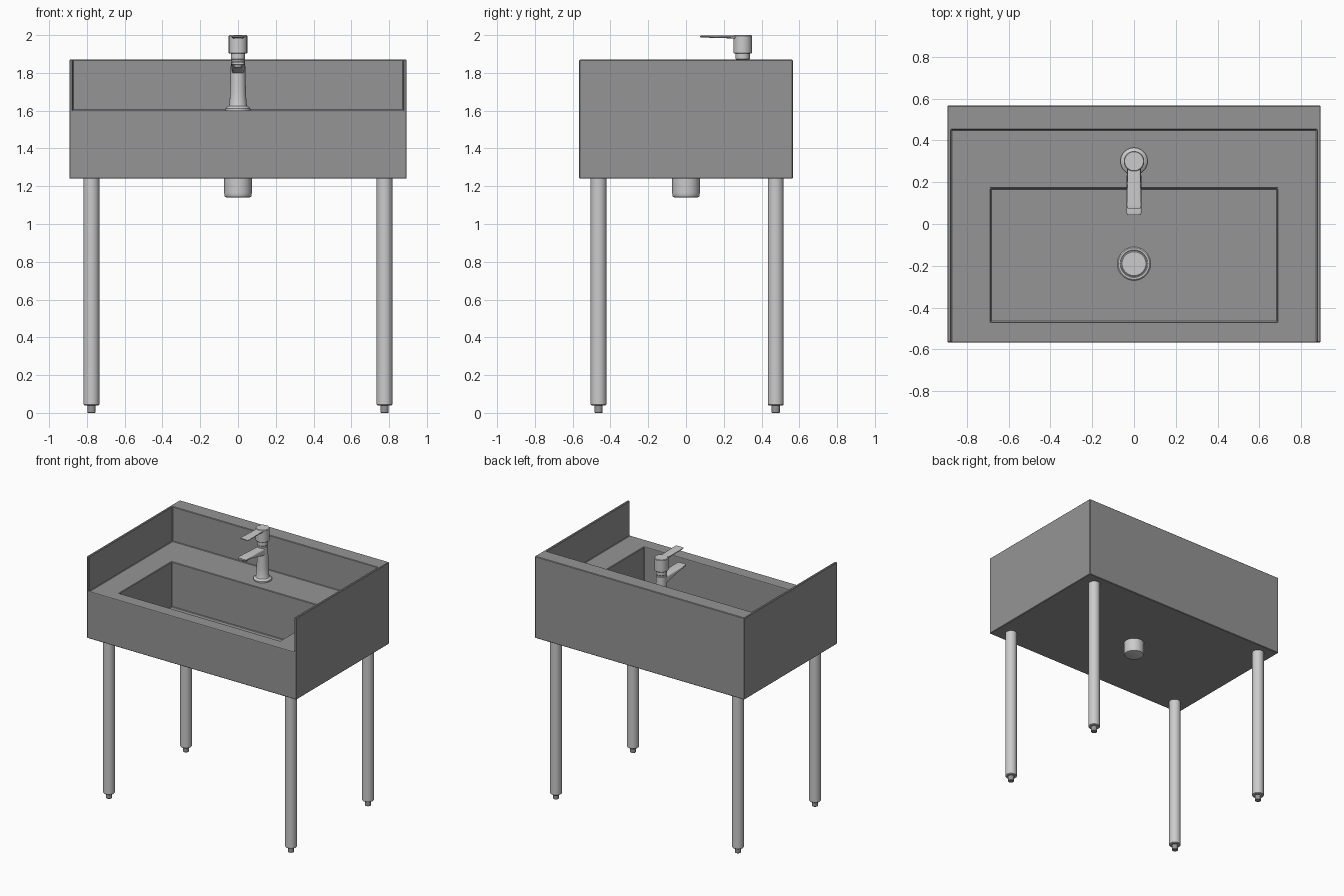
import bpy, bmesh, math
from mathutils import Matrix, Vector

if "Cube" in bpy.data.objects:
    bpy.data.objects.remove(bpy.data.objects["Cube"])

dark = bpy.data.materials.new("dark_grey")
dark.diffuse_color = (0.3, 0.3, 0.3, 1)
dark.use_nodes = True
dark.node_tree.nodes["Principled BSDF"].inputs["Base Color"].default_value = dark.diffuse_color


def finish(name, bm, smooth=True, mat=None):
    bmesh.ops.recalc_face_normals(bm, faces=bm.faces)
    me = bpy.data.meshes.new(name)
    bm.to_mesh(me)
    bm.free()
    ob = bpy.data.objects.new(name, me)
    bpy.context.collection.objects.link(ob)
    if mat:
        me.materials.append(mat)
    bpy.ops.object.select_all(action='DESELECT')
    ob.select_set(True)
    bpy.context.view_layer.objects.active = ob
    if smooth:
        bpy.ops.object.shade_smooth_by_angle(angle=math.radians(35))
    return ob


def box(name, lo, hi, mat=None):
    lo, hi = Vector(lo), Vector(hi)
    bm = bmesh.new()
    bmesh.ops.create_cube(bm, size=1, matrix=Matrix.Translation((lo + hi) / 2)
                          @ Matrix.Diagonal((*(hi - lo), 1)))
    return finish(name, bm, False, mat)


def loft(name, rings, mat=None):
    """Bridge equal-length closed rings and cap both ends."""
    bm = bmesh.new()
    vs = [[bm.verts.new(p) for p in r] for r in rings]
    n = len(vs[0])
    for a, b in zip(vs, vs[1:]):
        for i in range(n):
            j = (i + 1) % n
            bm.faces.new((a[i], a[j], b[j], b[i]))
    bm.faces.new(vs[0])
    bm.faces.new(vs[-1])
    return finish(name, bm, True, mat)


def lathe(name, profile, x=0, y=0, n=40, mat=None):
    ang = [2 * math.pi * i / n for i in range(n)]
    return loft(name, [[(x + r * math.cos(a), y + r * math.sin(a), z) for a in ang]
                       for r, z in profile], mat)


# Body: block with the splash-guard space and basin cut out
body = box("sink_body", (-.893, -.566, 1.24), (.893, .566, 1.87), dark)
cutters = [box("splash_cutter", (-.874, -.7, 1.602), (.874, .45, 2.1)),
           box("basin_cutter", (-.685, -.468, 1.255), (.685, .17, 1.8))]
bpy.context.view_layer.objects.active = body
for c in cutters:
    c.hide_render = True
    m = body.modifiers.new(c.name, 'BOOLEAN')
    m.operation, m.solver, m.object = 'DIFFERENCE', 'EXACT', c
    bpy.ops.object.modifier_apply(modifier=m.name)
    bpy.data.objects.remove(c)
bev = body.modifiers.new("edge_bevel", 'BEVEL')
bev.width, bev.segments, bev.limit_method = .004, 1, 'ANGLE'

# Legs with adjustable feet
for sx, side in ((-1, "left"), (1, "right")):
    for y, end in ((-.463, "front"), (.475, "back")):
        lathe(f"{end}_{side}_leg", [(.037, .04), (.042, .045), (.042, 1.245)],
              sx * .776, y)
        lathe(f"{end}_{side}_foot", [(.019, 0), (.022, .003), (.022, .045)],
              sx * .776, y, 24, dark)

# Drain: ring with plug in the basin, waste outlet underneath
lathe("drain_ring", [(.08, 1.25), (.08, 1.26), (.075, 1.264), (.066, 1.264),
                     (.064, 1.258)], 0, -.19)
lathe("drain_plug", [(.061, 1.252), (.061, 1.265), (.057, 1.268)], 0, -.19)
lathe("waste_outlet", [(.06, 1.14), (.068, 1.143), (.072, 1.15), (.073, 1.165),
                       (.073, 1.245)])

# Tap column and cap
FY = .3
lathe("tap_column", [(.065, 1.6), (.065, 1.612), (.06, 1.618), (.049, 1.624),
                     (.045, 1.635), (.042, 1.7), (.039, 1.8), (.038, 1.86),
                     (.034, 1.864), (.034, 1.87), (.038, 1.874), (.038, 1.91)], 0, FY)
lathe("tap_cap", [(.046, 1.903), (.049, 1.906), (.049, 1.995), (.045, 2.0)], 0, FY)


def blade(name, sections, n=24):
    """Rounded-rectangle sections (y, half width, bottom z, top z)."""
    def sgn_pow(v):
        return math.copysign(abs(v) ** .5, v)
    rings = []
    for y, w, z0, z1 in sections:
        a = [2 * math.pi * i / n for i in range(n)]
        rings.append([(w * sgn_pow(math.cos(t)), y,
                       (z0 + z1) / 2 + (z1 - z0) / 2 * sgn_pow(math.sin(t))) for t in a])
    return loft(name, rings)


# Lever handle, spout and its nozzle
blade("tap_lever", [(FY, .03, 1.98, 1.997), (.2, .032, 1.984, 1.997),
                    (.09, .035, 1.987, 1.997), (.08, .034, 1.988, 1.997),
                    (.074, .03, 1.989, 1.996)])
blade("tap_spout", [(FY, .034, 1.79, 1.855), (.2, .035, 1.815, 1.858),
                    (.12, .037, 1.835, 1.859), (.06, .037, 1.842, 1.859),
                    (.05, .035, 1.843, 1.858), (.044, .031, 1.845, 1.857)])
lathe("spout_nozzle", [(.02, 1.828), (.022, 1.83), (.022, 1.85)], 0, .085, 24)
